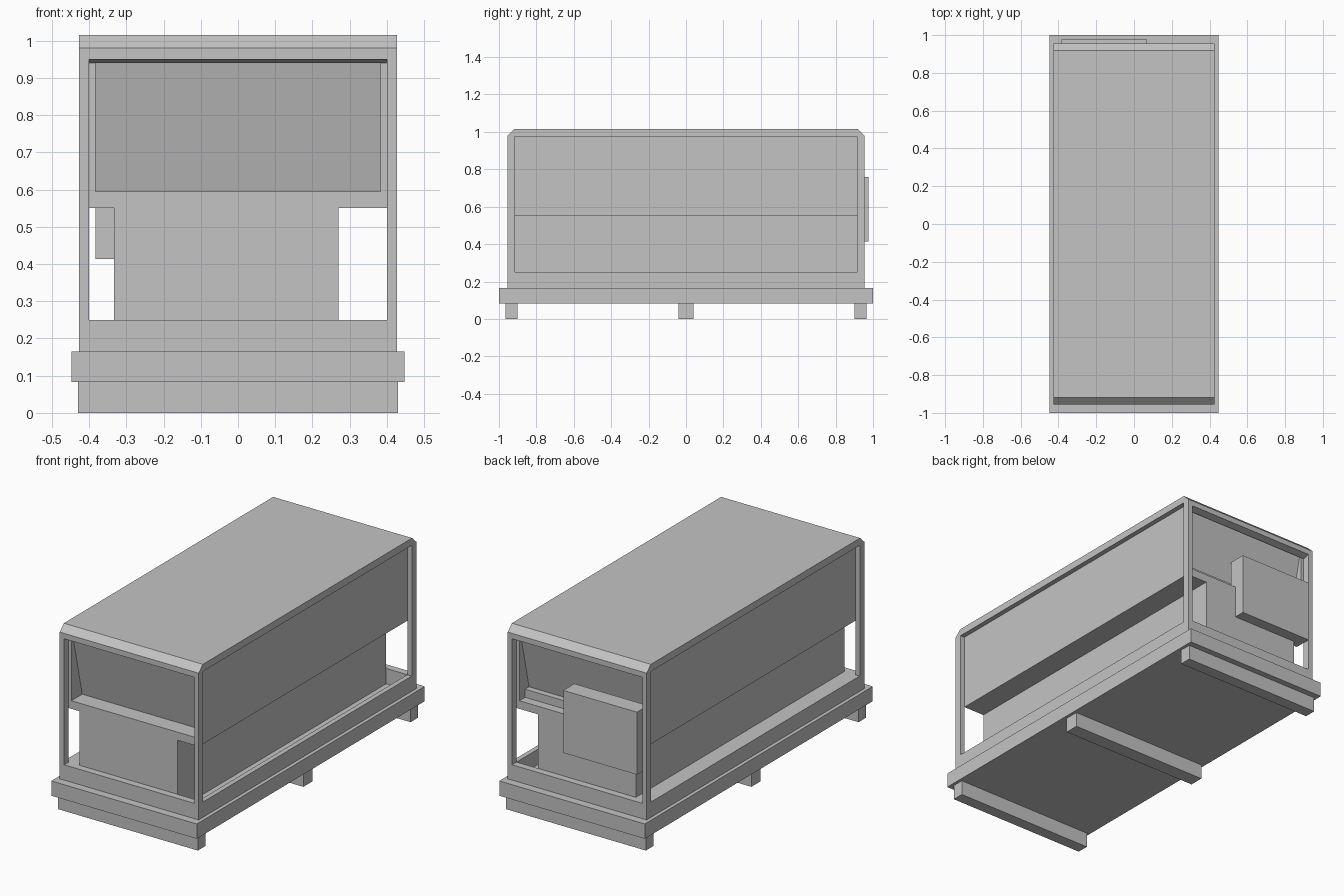
import bpy, bmesh

old = bpy.data.objects.get("Cube")
if old:
    bpy.data.objects.remove(old, do_unlink=True)

grey = bpy.data.materials.new("plain grey")
grey.use_nodes = True
colour = (0.55, 0.55, 0.55, 1)
grey.diffuse_color = colour
grey.node_tree.nodes["Principled BSDF"].inputs["Base Color"].default_value = colour


def prism(name, profile, x0, x1):
    """Extrude a (y, z) profile from x0 to x1."""
    bm = bmesh.new()
    face = bm.faces.new([bm.verts.new((x0, y, z)) for y, z in profile])
    ext = bmesh.ops.extrude_face_region(bm, geom=[face])
    verts = [v for v in ext["geom"] if isinstance(v, bmesh.types.BMVert)]
    bmesh.ops.translate(bm, verts=verts, vec=(x1 - x0, 0, 0))
    bmesh.ops.recalc_face_normals(bm, faces=bm.faces)
    mesh = bpy.data.meshes.new(name)
    bm.to_mesh(mesh)
    bm.free()
    mesh.materials.append(grey)
    obj = bpy.data.objects.new(name, mesh)
    bpy.context.collection.objects.link(obj)
    return obj


def box(name, x, y, z):
    return prism(name, [(y[0], z[0]), (y[1], z[0]), (y[1], z[1]), (y[0], z[1])], *x)


def span(sign, a, b):
    return tuple(sorted((sign * a, sign * b)))


OUT_X, IN_X = 0.427, 0.4      # frame width, outside and inside
OUT_Y, IN_Y = 0.955, 0.915    # frame length, outside and inside
DECK, SILL = 0.165, 0.25

# Skid base
box("base_slab", (-0.447, 0.447), (-1, 1), (0.083, DECK))
for name, y in (("front", -0.933), ("middle", 0), ("back", 0.933)):
    half = 0.04 if name == "middle" else 0.033
    box(name + "_foot", (-0.43, 0.43), (y - half, y + half), (0, 0.083))

# Frame: sills, posts, headers and bevelled roof
for s, side in ((1, "left"), (-1, "right")):
    box(side + "_sill", span(s, IN_X, OUT_X), (-IN_Y, IN_Y), (DECK, SILL))
    for t, end in ((1, "back"), (-1, "front")):
        box(f"{end}_{side}_post", span(s, IN_X, OUT_X), span(t, IN_Y, OUT_Y), (DECK, 0.975))
for t, end in ((1, "back"), (-1, "front")):
    box(end + "_sill", (-IN_X, IN_X), span(t, IN_Y, OUT_Y), (DECK, SILL))
    prism(end + "_header", [(t * OUT_Y, 0.95), (t * OUT_Y, 0.975),
                            (t * IN_Y, 0.975), (t * IN_Y, 0.94)], -IN_X, IN_X)
prism("roof", [(-OUT_Y, 0.975), (-OUT_Y, 0.98), (-0.918, 1.015), (0.918, 1.015),
               (OUT_Y, 0.98), (OUT_Y, 0.975)], -OUT_X, OUT_X)

# Enclosed machinery: narrow lower body, wide shelf, sloped end panels
box("lower_body", (-0.333, 0.27), (-IN_Y, IN_Y), (DECK, 0.55))
box("side_floor", (-IN_X, -0.333), (-IN_Y, IN_Y), (DECK, SILL))
box("shelf", (-IN_X, IN_X), (-IN_Y, IN_Y), (0.55, 0.595))
prism("upper_body", [(-0.82, 0.595), (-0.9, 0.94), (-0.9, 0.975),
                     (0.9, 0.975), (0.9, 0.94), (0.82, 0.595)], -0.383, 0.383)
for s, side in ((1, "left"), (-1, "right")):
    box(side + "_wall", span(s, 0.383, IN_X), (-IN_Y, IN_Y), (0.595, 0.975))

# Control box and the kerb behind it
box("back_kerb", (-0.383, 0.383), (0.8, 0.865), (0.595, 0.64))
box("control_box", (-0.383, 0.07), (0.88, 0.977), (0.413, 0.76))
